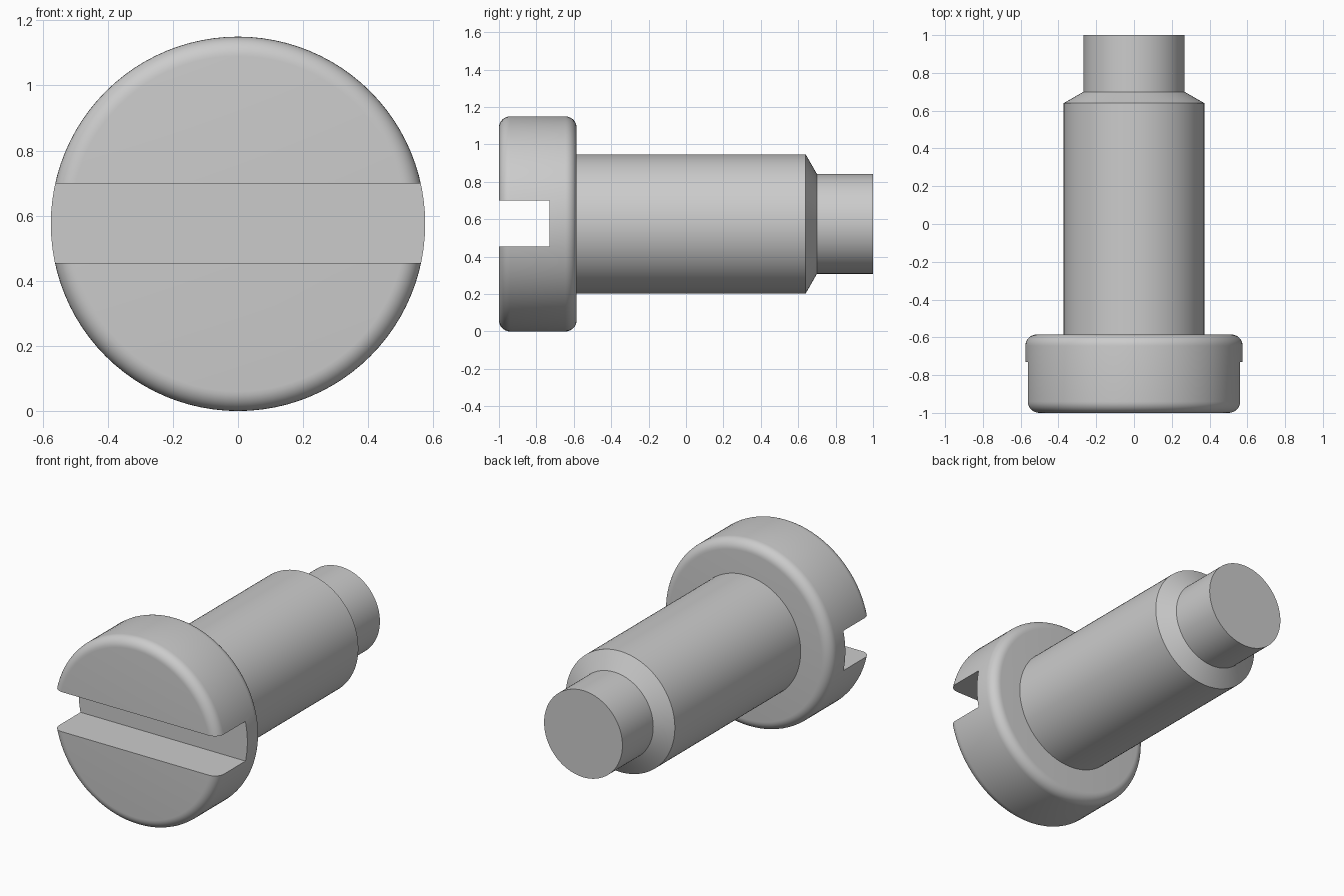
import bpy, bmesh, math
from mathutils import Matrix

RADIUS = 0.575      # head radius, also the height of the axis
FILLET = 0.06
FRONT, HEAD_BACK = -1.0, -0.585
SEGMENTS = 96

if "Cube" in bpy.data.objects:
    bpy.data.objects.remove(bpy.data.objects["Cube"])

steel = bpy.data.materials.new("grey steel")
steel.use_nodes = True
steel.diffuse_color = (0.6, 0.6, 0.6, 1)
steel.node_tree.nodes["Principled BSDF"].inputs["Base Color"].default_value = (0.6, 0.6, 0.6, 1)


def add_object(name, bm):
    bmesh.ops.recalc_face_normals(bm, faces=bm.faces)
    mesh = bpy.data.meshes.new(name)
    bm.to_mesh(mesh)
    bm.free()
    mesh.materials.append(steel)
    obj = bpy.data.objects.new(name, mesh)
    bpy.context.collection.objects.link(obj)
    return obj


def lathe(name, profile):
    """Turn a (radius, y) profile around the lengthwise axis and cap both ends."""
    bm = bmesh.new()
    rings = []
    for r, y in profile:
        angles = [2 * math.pi * i / SEGMENTS for i in range(SEGMENTS)]
        rings.append([bm.verts.new((r * math.cos(a), y, RADIUS + r * math.sin(a))) for a in angles])
    for a, b in zip(rings, rings[1:]):
        for i in range(SEGMENTS):
            j = (i + 1) % SEGMENTS
            bm.faces.new((a[i], a[j], b[j], b[i]))
    bm.faces.new(rings[0])
    bm.faces.new(rings[-1])
    return add_object(name, bm)


def smooth(obj):
    bpy.ops.object.select_all(action='DESELECT')
    obj.select_set(True)
    bpy.context.view_layer.objects.active = obj
    bpy.ops.object.shade_smooth_by_angle(angle=math.radians(30))


# Round head with filleted front and back rims
arc = [math.radians(90 * i / 8) for i in range(9)]
inner = RADIUS - FILLET
front_rim = [(inner + FILLET * math.sin(a), FRONT + FILLET * (1 - math.cos(a))) for a in arc]
back_rim = [(inner + FILLET * math.cos(a), HEAD_BACK - FILLET * (1 - math.sin(a))) for a in arc]
head = lathe("screw_head", front_rim + back_rim)

# Driver slot across the head
bm = bmesh.new()
bmesh.ops.create_cube(bm, size=1, matrix=Matrix.Translation((0, -1.0, 0.577))
                      @ Matrix.Diagonal((2, 0.54, 0.244, 1)))
cutter = add_object("slot_cutter", bm)
cutter.hide_render = True
cut = head.modifiers.new("slot", 'BOOLEAN')
cut.operation = 'DIFFERENCE'
cut.solver = 'EXACT'
cut.object = cutter
bpy.context.view_layer.objects.active = head
bpy.ops.object.modifier_apply(modifier=cut.name)
bpy.data.objects.remove(cutter)
smooth(head)

# Shank with a chamfered shoulder and a narrower pilot tip
shank = lathe("shank", [(0.372, HEAD_BACK - 0.03), (0.372, 0.64), (0.267, 0.70), (0.267, 1.0)])
smooth(shank)
